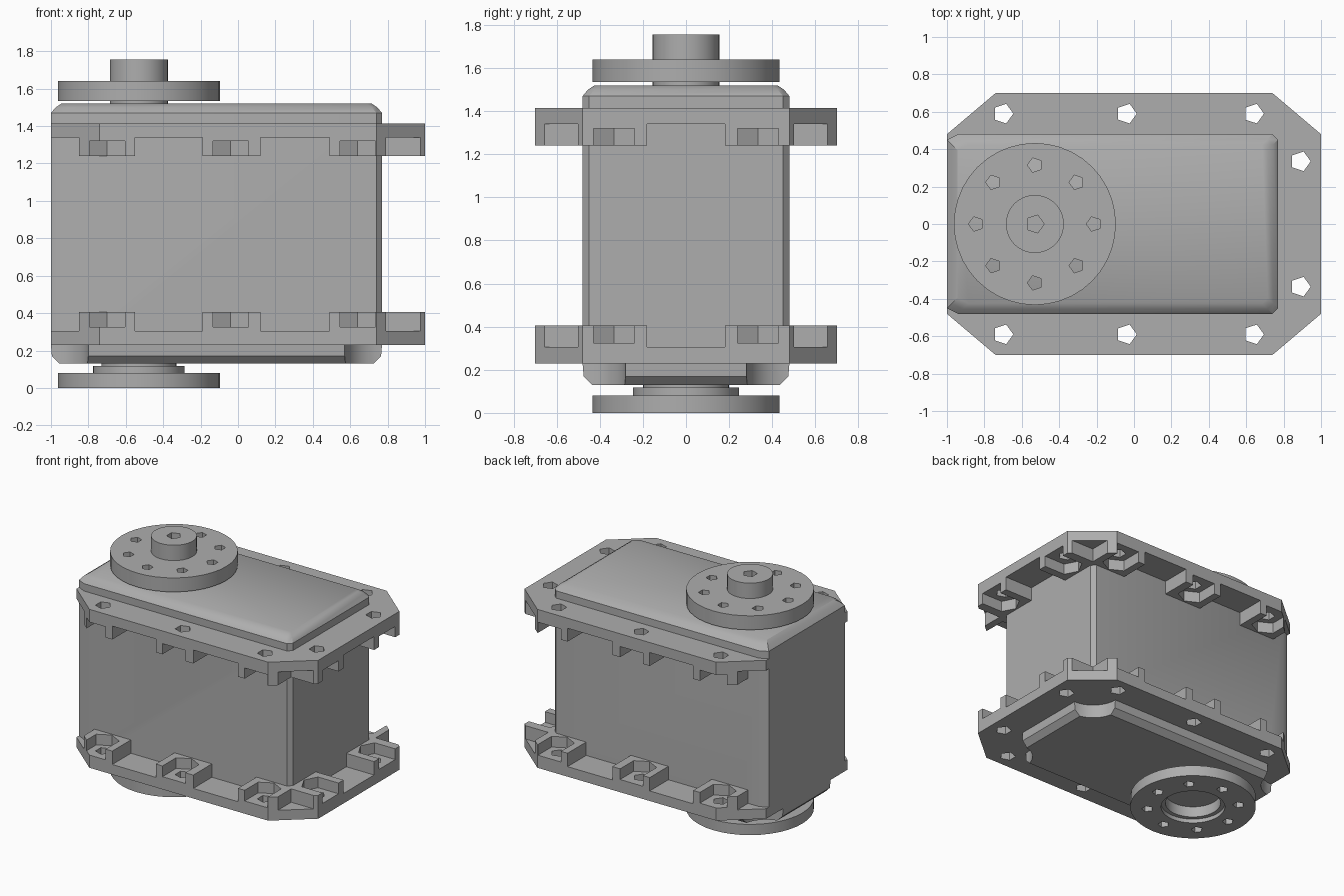
import bpy, bmesh, math
from mathutils import Matrix

if "Cube" in bpy.data.objects:
    bpy.data.objects.remove(bpy.data.objects["Cube"])

grey = bpy.data.materials.new("plain_grey")
grey.use_nodes = True
colour = (0.42, 0.42, 0.42, 1)
grey.diffuse_color = colour
grey.node_tree.nodes["Principled BSDF"].inputs["Base Color"].default_value = colour


def add_object(name, bm):
    bmesh.ops.recalc_face_normals(bm, faces=bm.faces)
    mesh = bpy.data.meshes.new(name)
    bm.to_mesh(mesh)
    bm.free()
    mesh.materials.append(grey)
    obj = bpy.data.objects.new(name, mesh)
    bpy.context.collection.objects.link(obj)
    return obj


def loft(name, loops):
    """Closed solid through matching loops of points."""
    bm = bmesh.new()
    rings = [[bm.verts.new(p) for p in loop] for loop in loops]
    n = len(rings[0])
    for a, b in zip(rings, rings[1:]):
        for i in range(n):
            j = (i + 1) % n
            bm.faces.new((a[i], a[j], b[j], b[i]))
    bm.faces.new(rings[0][::-1])
    bm.faces.new(rings[-1])
    return add_object(name, bm)


def prism(name, points, z0, z1):
    return loft(name, [[(x, y, z) for x, y in points] for z in (z0, z1)])


def box(name, x0, x1, y0, y1, z0, z1):
    return prism(name, [(x0, y0), (x1, y0), (x1, y1), (x0, y1)], z0, z1)


def ring(x, y, r, sides, turn=0):
    steps = [turn + math.tau * i / sides for i in range(sides)]
    return [(x + r * math.cos(a), y + r * math.sin(a)) for a in steps]


def turned(name, x, y, profile, sides=40):
    """Round solid from (radius, height) pairs."""
    return loft(name, [[(px, py, z) for px, py in ring(x, y, r, sides)]
                       for r, z in profile])


def cut(obj, cutters):
    for c in cutters:
        mod = obj.modifiers.new("cut", "BOOLEAN")
        mod.operation = "DIFFERENCE"
        mod.solver = "EXACT"
        mod.object = c
    graph = bpy.context.evaluated_depsgraph_get()
    mesh = bpy.data.meshes.new_from_object(obj.evaluated_get(graph))
    obj.modifiers.clear()
    obj.data = mesh
    for c in cutters:
        bpy.data.objects.remove(c)


def smooth(obj):
    obj.data.shade_smooth()
    obj.data.set_sharp_from_angle(angle=math.radians(28))


# Case: rounded block with bevelled top and bottom rims
LEFT, RIGHT, SIDE = -1.0, 0.77, 0.48


def case_loop(z, inset):
    x0, x1, y = LEFT + inset, RIGHT - inset, SIDE - inset
    a, b = 0.06, 0.03
    half = [(x1 - b, -y), (x1, -y + b), (x1, y - b), (x1 - b, y),
            (x0 + a, y), (x0, y - b), (x0, -y + b), (x0 + a, -y)]
    return [(px, py, z) for px, py in half]


case = loft("case", [case_loop(z, i) for z, i in
                     [(0.13, 0.045), (0.17, 0.005), (0.23, 0), (1.47, 0),
                      (1.50, 0.025), (1.52, 0.055)]])

# Scooped lower corners
cut(case, [turned("corner_scoop", x, y, [(0.2, 0.0), (0.2, 0.235)], 32)
           for x in (LEFT, RIGHT) for y in (-SIDE, SIDE)])
smooth(case)

# Upper mounting flange: octagonal plate with open nut pockets
outline = [(-1, -0.48), (-0.74, -0.7), (0.74, -0.7), (1, -0.48),
           (1, 0.48), (0.74, 0.7), (-0.74, 0.7), (-1, 0.48)]
BOTTOM, UNDER, POCKET, TOP = 1.24, 1.34, 1.32, 1.415
upper_flange = prism("upper_flange", outline, BOTTOM, TOP)
cutters = [box("end_gap", 0.7, 1.2, -0.18, 0.18, 1.1, UNDER)]
pocket = [(-0.095, 0.3), (-0.095, 0.06), (0, 0.01), (0.095, 0.06), (0.095, 0.3)]


def screw_hole(x, y):
    return prism("screw_hole", ring(x, y, 0.055, 5), 1.3, 1.5)


for s in (-1, 1):
    # clearances between the bosses
    gaps = [(-1.2, -0.85, 0.42), (-0.55, -0.19, 0.42),
            (0.12, 0.49, 0.42), (0.79, 1.2, 0.5)]
    for x0, x1, y in gaps:
        y0, y1 = sorted((s * y, s * 0.9))
        cutters.append(box("gap", x0, x1, y0, y1, 1.1, UNDER))
    # side pockets and holes
    for x in (-0.7, -0.04, 0.64):
        shape = [(x + u, s * (SIDE + v)) for u, v in pocket]
        cutters.append(prism("pocket", shape, 1.1, POCKET))
        cutters.append(screw_hole(x, s * 0.59))
    # end pockets and holes
    shape = [(RIGHT + v, s * 0.335 + u) for u, v in pocket]
    cutters.append(prism("pocket", shape, 1.1, POCKET))
    cutters.append(screw_hole(0.89, s * 0.335))
cut(upper_flange, cutters)

# Lower flange is the upper one turned over
lower_flange = upper_flange.copy()
lower_flange.data = upper_flange.data.copy()
lower_flange.name = "lower_flange"
bpy.context.collection.objects.link(lower_flange)
lower_flange.data.transform(Matrix.Translation((0, 0, 1.645)) @ Matrix.Scale(-1, 4, (0, 0, 1)))
lower_flange.data.flip_normals()

# Round output discs on a common axis
AXIS = -0.53


def disc_holes(z0, z1):
    return [prism("disc_hole", ring(x, y, 0.04, 5, math.pi), z0, z1)
            for x, y in ring(AXIS, 0, 0.315, 8)]


drive_disc = turned("drive_disc", AXIS, 0,
                    [(0.155, 1.5), (0.155, 1.535), (0.433, 1.535), (0.433, 1.64),
                     (0.155, 1.64), (0.155, 1.755)])
cut(drive_disc, disc_holes(1.5, 1.7)
    + [prism("hub_hole", ring(AXIS, 0, 0.05, 5), 1.66, 1.8)])
smooth(drive_disc)

idler_disc = turned("idler_disc", AXIS, 0,
                    [(0.433, 0), (0.433, 0.08), (0.245, 0.08), (0.245, 0.118),
                     (0.2, 0.118), (0.2, 0.14)])
cut(idler_disc, disc_holes(-0.1, 0.1)
    + [turned("bore", AXIS, 0, [(0.22, -0.1), (0.22, 0.03), (0.19, 0.03), (0.19, 0.11)])])
smooth(idler_disc)
